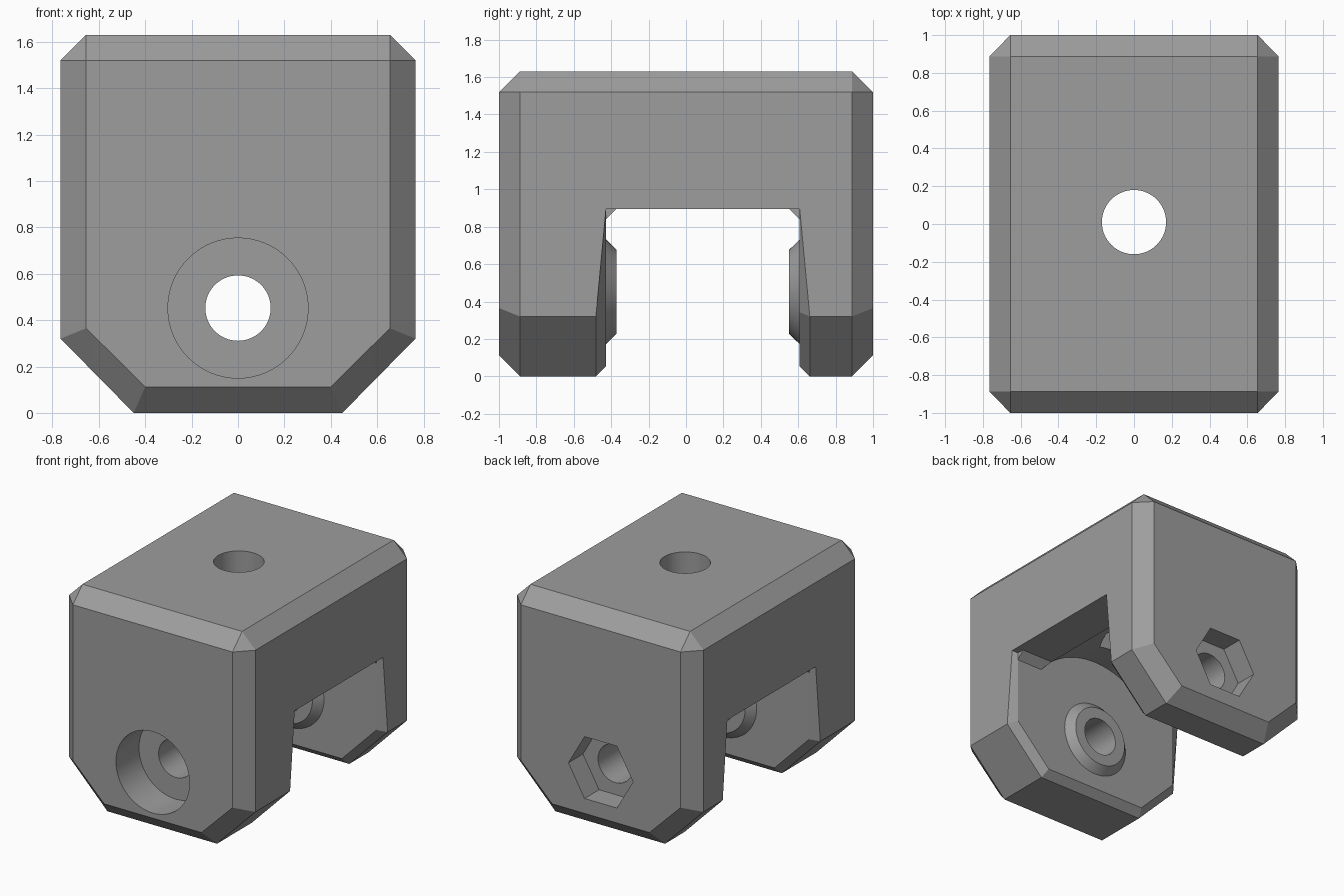
import bpy, bmesh, math
from mathutils import Vector

if "Cube" in bpy.data.objects:
    bpy.data.objects.remove(bpy.data.objects["Cube"])

PIVOT_Z = 0.452
WALL_F, WALL_B = -0.428, 0.608   # inner faces of the two legs
CEIL = 0.895                     # slot ceiling

grey = bpy.data.materials.new("grey")
grey.diffuse_color = (0.34, 0.34, 0.34, 1)
grey.use_nodes = True
grey.node_tree.nodes["Principled BSDF"].inputs["Base Color"].default_value = grey.diffuse_color


def hull(name, points):
    """Convex solid around the given points, with clean flat faces."""
    bm = bmesh.new()
    for p in points:
        bm.verts.new(Vector(p))
    bmesh.ops.convex_hull(bm, input=bm.verts[:])
    bmesh.ops.dissolve_limit(bm, angle_limit=math.radians(0.5),
                             verts=bm.verts[:], edges=bm.edges[:])
    bmesh.ops.recalc_face_normals(bm, faces=bm.faces[:])
    me = bpy.data.meshes.new(name)
    bm.to_mesh(me)
    bm.free()
    ob = bpy.data.objects.new(name, me)
    bpy.context.collection.objects.link(ob)
    me.materials.append(grey)
    return ob


def box(name, x0, x1, y0, y1, z0, z1):
    return hull(name, [(x, y, z) for x in (x0, x1) for y in (y0, y1) for z in (z0, z1)])


def turned(name, rings, sides=64, axis='Y', centre=(0, PIVOT_Z)):
    """Stack of rings (position, radius) along the y or z axis."""
    pts = []
    for pos, r in rings:
        for i in range(sides):
            a = 2 * math.pi * i / sides
            u, v = centre[0] + r * math.cos(a), centre[1] + r * math.sin(a)
            pts.append((u, pos, v) if axis == 'Y' else (u, v, pos))
    return hull(name, pts)


def combine(target, tool, op):
    mod = target.modifiers.new(op, 'BOOLEAN')
    mod.operation = op
    mod.solver = 'EXACT'
    mod.object = tool
    bpy.context.view_layer.objects.active = target
    bpy.ops.object.modifier_apply(modifier=mod.name)
    bpy.data.objects.remove(tool, do_unlink=True)


# Chamfered block: full outline in the middle, inset outline at both ends
middle = [(0.45, 0), (0.765, 0.32), (0.765, 1.52), (0.655, 1.63)]
end = [(0.40, 0.112), (0.655, 0.365), (0.655, 1.52)]
pts = []
for outline, y in ((middle, 0.888), (end, 1.0)):
    pts += [(sx * x, sy * y, z) for x, z in outline for sx in (-1, 1) for sy in (-1, 1)]
body = hull("clevis_bracket", pts)

# Slot between the legs
combine(body, box("slot", -1, 1, WALL_F, WALL_B, -0.5, CEIL), 'DIFFERENCE')

# Chamfer round the inner faces of the legs
bm = bmesh.new()
bm.from_mesh(body.data)
edges = []
for e in bm.edges:
    a, b = (v.co for v in e.verts)
    on_wall = any(abs(a.y - w) < 1e-3 and abs(b.y - w) < 1e-3 for w in (WALL_F, WALL_B))
    if on_wall and min(a.z, b.z) < CEIL - 0.01:
        edges.append(e)
bmesh.ops.bevel(bm, geom=edges, offset=0.054, offset_type='OFFSET', segments=1,
                profile=0.5, affect='EDGES', clamp_overlap=False)
bm.to_mesh(body.data)
bm.free()

# Sloped corner fillets under the ceiling
for wall, s in ((WALL_F, 1), (WALL_B, -1)):
    section = [(-0.02, -0.056), (0, -0.056), (0.056, 0), (0.056, 0.03), (-0.02, 0.03)]
    combine(body, hull("fillet", [(x, wall + s * dy, CEIL + dz)
                                  for x in (-0.712, 0.712) for dy, dz in section]), 'UNION')

# Round clearance arch above the pivot
combine(body, turned("arch", [(WALL_F, 0.63), (WALL_B, 0.63)], 96), 'DIFFERENCE')

# Tapered bosses round the pivot
for wall, s in ((WALL_F, 1), (WALL_B, -1)):
    combine(body, turned("boss", [(wall - s * 0.03, 0.28), (wall, 0.28),
                                  (wall + s * 0.056, 0.225)]), 'UNION')

# Pivot hole, front counterbore and rear hexagonal nut pocket
combine(body, turned("pivot_hole", [(-1.2, 0.141), (1.2, 0.141)]), 'DIFFERENCE')
combine(body, turned("counterbore", [(-1.2, 0.302), (-0.73, 0.302)]), 'DIFFERENCE')
combine(body, turned("nut_pocket", [(0.83, 0.265), (1.2, 0.265)], 6), 'DIFFERENCE')

# Top bolt hole and its nut pocket inside the arch
combine(body, turned("top_hole", [(0.7, 0.17), (1.9, 0.17)], axis='Z', centre=(0, 0.01)), 'DIFFERENCE')
combine(body, turned("top_nut_pocket", [(0.8, 0.265), (1.25, 0.265)], 6, 'Z', (0, 0.01)), 'DIFFERENCE')

# Smooth the round surfaces, keep the edges crisp
bpy.ops.object.select_all(action='DESELECT')
body.select_set(True)
bpy.context.view_layer.objects.active = body
bpy.ops.object.shade_smooth_by_angle(angle=math.radians(20))
